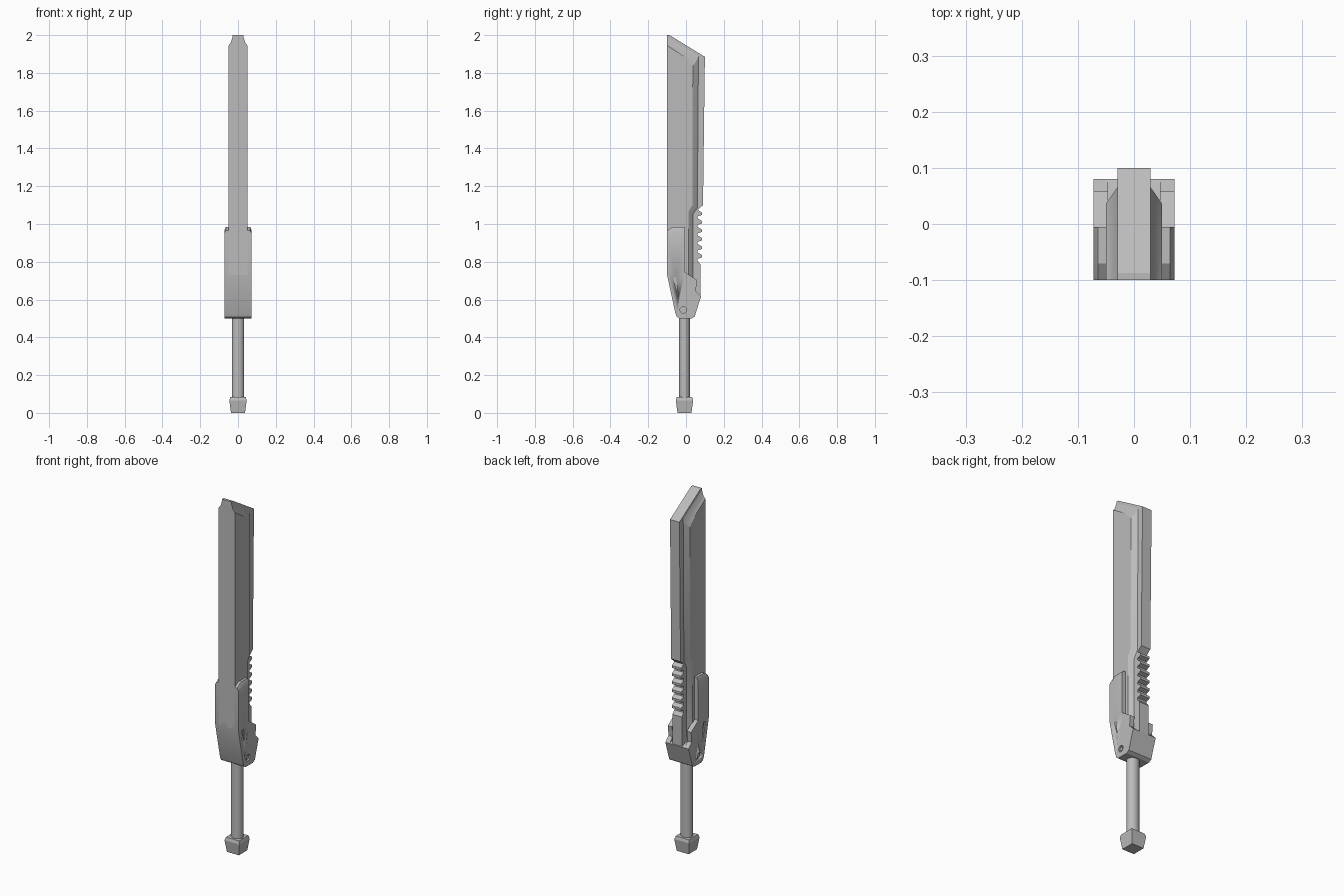
import bpy, bmesh, math

if "Cube" in bpy.data.objects:
    bpy.data.objects.remove(bpy.data.objects["Cube"], do_unlink=True)

steel = bpy.data.materials.new("grey steel")
steel.use_nodes = True
GREY = (0.5, 0.5, 0.5, 1)
steel.diffuse_color = GREY
steel.node_tree.nodes["Principled BSDF"].inputs["Base Color"].default_value = GREY


def finish(name, bm, angle=30):
    bmesh.ops.recalc_face_normals(bm, faces=bm.faces)
    mesh = bpy.data.meshes.new(name)
    bm.to_mesh(mesh)
    bm.free()
    mesh.materials.append(steel)
    ob = bpy.data.objects.new(name, mesh)
    bpy.context.collection.objects.link(ob)
    bpy.ops.object.select_all(action="DESELECT")
    ob.select_set(True)
    bpy.context.view_layer.objects.active = ob
    bpy.ops.object.shade_smooth_by_angle(angle=math.radians(angle))
    return ob


def loft(name, rings, angle=30):
    """Skin a list of equally long point rings and cap both ends."""
    bm = bmesh.new()
    loops = [[bm.verts.new(p) for p in ring] for ring in rings]
    n = len(loops[0])
    for a, b in zip(loops, loops[1:]):
        for i in range(n):
            j = (i + 1) % n
            bm.faces.new((a[i], a[j], b[j], b[i]))
    bm.faces.new(loops[0])
    bm.faces.new(loops[-1])
    return finish(name, bm, angle)


def side_loft(name, layers, angle=30):
    """Loft side profiles of (y, z) points placed at given x."""
    return loft(name, [[(x, y, z) for y, z in prof] for x, prof in layers], angle)


def cut(target, cutter):
    mod = target.modifiers.new("cut", "BOOLEAN")
    mod.object = cutter
    mod.solver = "EXACT"
    bpy.context.view_layer.objects.active = target
    bpy.ops.object.modifier_apply(modifier="cut")
    bpy.data.objects.remove(cutter, do_unlink=True)


# Thin spine with sawteeth along the back
spine = [(-0.1, 0.75), (-0.1, 2.0), (-0.087, 2.0), (0.1, 1.885), (0.09, 1.1), (0.062, 1.075)]
for i in range(6):
    z = 1.065 - i * 0.045
    spine += [(0.084, z - 0.004), (0.084, z - 0.017), (0.062, z - 0.025), (0.062, z - 0.036)]
spine += [(0.078, 0.785), (0.076, 0.61), (0.0, 0.61), (-0.06, 0.7)]
side_loft("blade_spine", [(-0.029, spine), (0.029, spine)])

# Thick blade body, hollowed towards the tip and the spine
outer = [(-0.1, 0.73), (-0.1, 1.945), (-0.015, 1.89), (0.036, 1.84), (0.034, 1.1), (0.012, 1.065), (0.012, 0.66)]
middle = [(-0.1, 0.73), (-0.1, 1.958), (-0.01, 1.903), (0.052, 1.857), (0.049, 1.09), (0.026, 1.055), (0.026, 0.66)]
inner = [(-0.1, 0.73), (-0.1, 1.99), (0.0, 1.93), (0.066, 1.89), (0.06, 1.085), (0.036, 1.05), (0.036, 0.66)]
body = [(0.05, outer), (0.039, middle), (0.029, inner)]
side_loft("blade_body", [(-x, p) for x, p in body] + body[::-1], 25)

# Guard core, with a slot left at the back for the spine
core = [(-0.1, 0.76), (-0.1, 0.73), (-0.057, 0.53), (-0.048, 0.508), (-0.035, 0.5),
        (0.03, 0.5), (0.046, 0.51), (0.08, 0.618), (0.05, 0.63), (0.0, 0.63), (0.0, 0.76)]
side_loft("guard_core", [(-0.05, core), (0.05, core)])

# Guard cheeks with a chamfered top, a sunken wedge and a pivot hole
cheek = [(-0.1, 0.965), (-0.07, 0.985), (-0.005, 0.985), (-0.005, 0.745), (0.058, 0.703),
         (0.052, 0.645), (0.08, 0.618), (0.046, 0.51), (0.03, 0.5), (-0.035, 0.5),
         (-0.048, 0.508), (-0.057, 0.53), (-0.1, 0.73)]
cheek_out = [(y, min(z, 0.967 if y > -0.09 else 0.95)) for y, z in cheek]
wedge = [(-0.07, 0.715), (-0.04, 0.61), (-0.052, 0.72)]
for side, s in (("left", 1), ("right", -1)):
    ob = side_loft(side + "_guard_cheek", [(s * 0.046, cheek), (s * 0.064, cheek), (s * 0.072, cheek_out)])
    cut(ob, side_loft("wedge_cutter", [(s * 0.066, wedge), (s * 0.09, wedge)]))
    hole = [(-0.015 + 0.017 * math.cos(a * math.tau / 20), 0.545 + 0.017 * math.sin(a * math.tau / 20))
            for a in range(20)]
    cut(ob, side_loft("hole_cutter", [(s * 0.062, hole), (s * 0.09, hole)]))
    pin = [(-0.015 + (y + 0.015) * 0.6, 0.545 + (z - 0.545) * 0.6) for y, z in hole]
    side_loft(side + "_pivot_pin", [(s * 0.06, pin), (s * 0.069, pin)])


def oval(rx, ry, z, n=24):
    return [(rx * math.cos(i * math.tau / n), -0.008 + ry * math.sin(i * math.tau / n), z) for i in range(n)]


def square(r, z):
    return [(r * a, -0.008 + r * b, z) for a, b in ((-1, -1), (1, -1), (1, 1), (-1, 1))]


# Grip and pommel
loft("grip", [oval(0.033, 0.029, 0.07), oval(0.033, 0.029, 0.51)])
loft("pommel", [square(0.037, 0), square(0.046, 0.066), square(0.041, 0.083)], 15)
